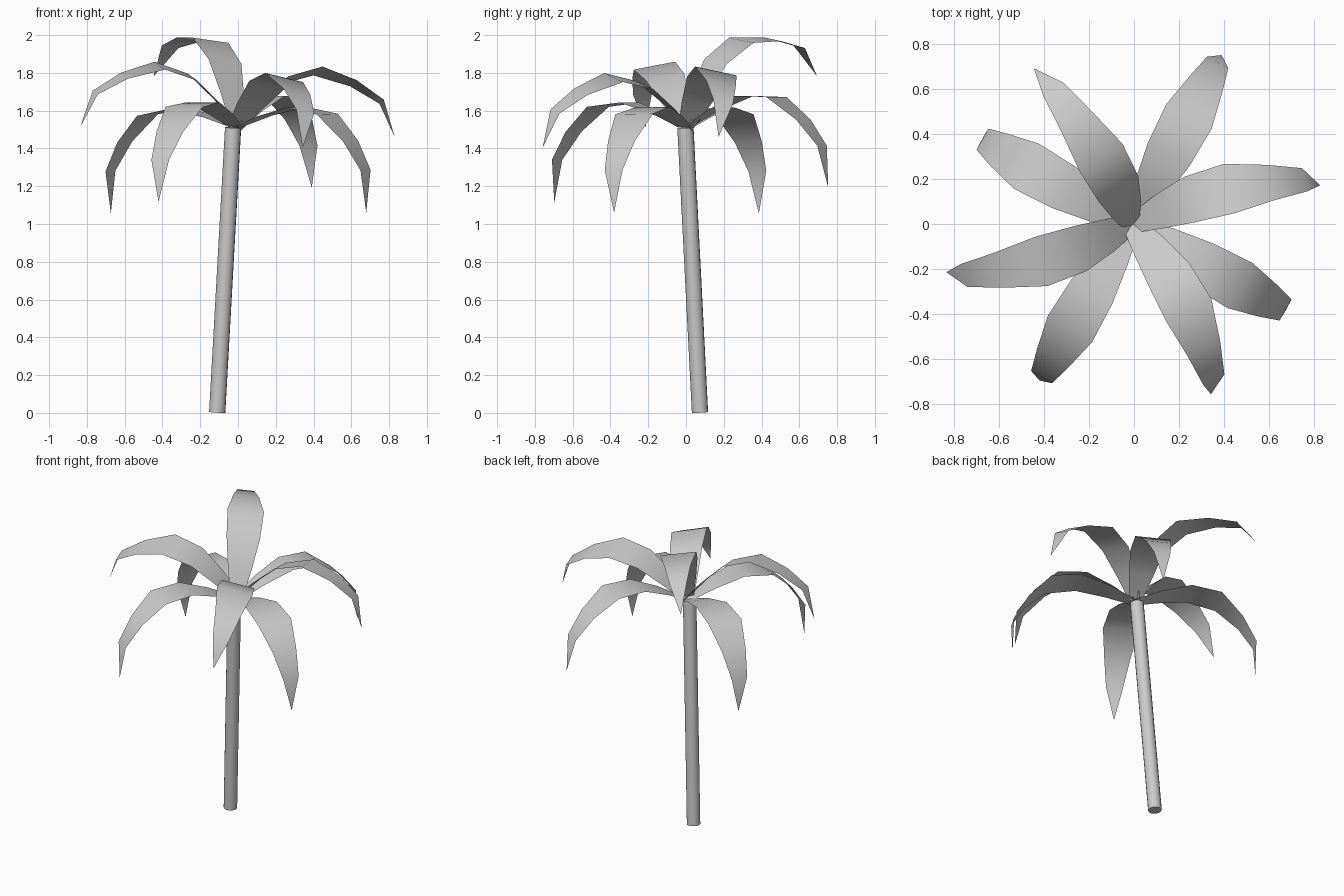
import bpy, bmesh, math
from mathutils import Matrix, Vector

if "Cube" in bpy.data.objects:
    bpy.data.objects.remove(bpy.data.objects["Cube"])

# Leaf template: (distance along, height, half width) per station
STATIONS = [(0.0, 0.0, 0.04), (0.17, 0.062, 0.076), (0.36, 0.108, 0.106),
            (0.55, 0.072, 0.115), (0.69, -0.07, 0.082), (0.78, -0.225, 0.054)]
LOW_TIP = (0.782, -0.45)
HIGH_TIP = (0.752, -0.425)

# Leaf poses: heading, lift, roll in degrees, then shift outward and up, tip
POSES = [(18, 25.5, 13, -0.005, 0.0, HIGH_TIP), (62, 9, 0, 0.01, 0.005, LOW_TIP),
         (117, 46.5, -10, -0.005, 0.015, HIGH_TIP), (151, 0, 2, -0.015, -0.005, LOW_TIP),
         (200.5, 29, 12, -0.01, 0.0, HIGH_TIP), (239.5, 4, 0, -0.002, 0.0, LOW_TIP),
         (301.5, 22.5, 13, -0.022, -0.01, HIGH_TIP), (-29.5, 0, -1, 0.005, 0.0, LOW_TIP)]

CROWN = Vector((-0.01, 0.0, 1.51))


def make_object(name, bm):
    mesh = bpy.data.meshes.new(name)
    bm.to_mesh(mesh)
    bm.free()
    obj = bpy.data.objects.new(name, mesh)
    bpy.context.collection.objects.link(obj)
    return obj


def leaf(name, heading, lift, roll, out, up, tip_at):
    bm = bmesh.new()
    rows = [[bm.verts.new((x, s * w, z)) for s in (-1, 1)] for x, z, w in STATIONS]
    for a, b in zip(rows, rows[1:]):
        bm.faces.new((a[0], b[0], b[1], a[1]))
    tip = bm.verts.new((tip_at[0], 0, tip_at[1]))
    bm.faces.new((rows[-1][0], tip, rows[-1][1]))
    # Roll, lift, shift, then turn the leaf around the crown
    pose = (Matrix.Translation(CROWN)
            @ Matrix.Rotation(math.radians(heading), 4, 'Z')
            @ Matrix.Translation((out, 0, up))
            @ Matrix.Rotation(math.radians(-lift), 4, 'Y')
            @ Matrix.Rotation(math.radians(-roll), 4, 'X'))
    bm.transform(pose)
    for f in bm.faces:
        f.smooth = True
    return make_object(name, bm)


# Leaning trunk
foot, head = Vector((-0.11, 0.074, 0.003)), Vector((-0.026, -0.003, 1.51))
axis = head - foot
bm = bmesh.new()
bmesh.ops.create_cone(bm, cap_ends=True, segments=16, radius1=0.043,
                      radius2=0.043, depth=axis.length)
bm.transform(Matrix.Translation((foot + head) / 2)
             @ axis.to_track_quat('Z', 'Y').to_matrix().to_4x4())
for f in bm.faces:
    f.smooth = len(f.verts) == 4
make_object("trunk", bm)

# Crown of eight arching leaves
for i, pose in enumerate(POSES):
    leaf(f"leaf_{i + 1}", *pose)
